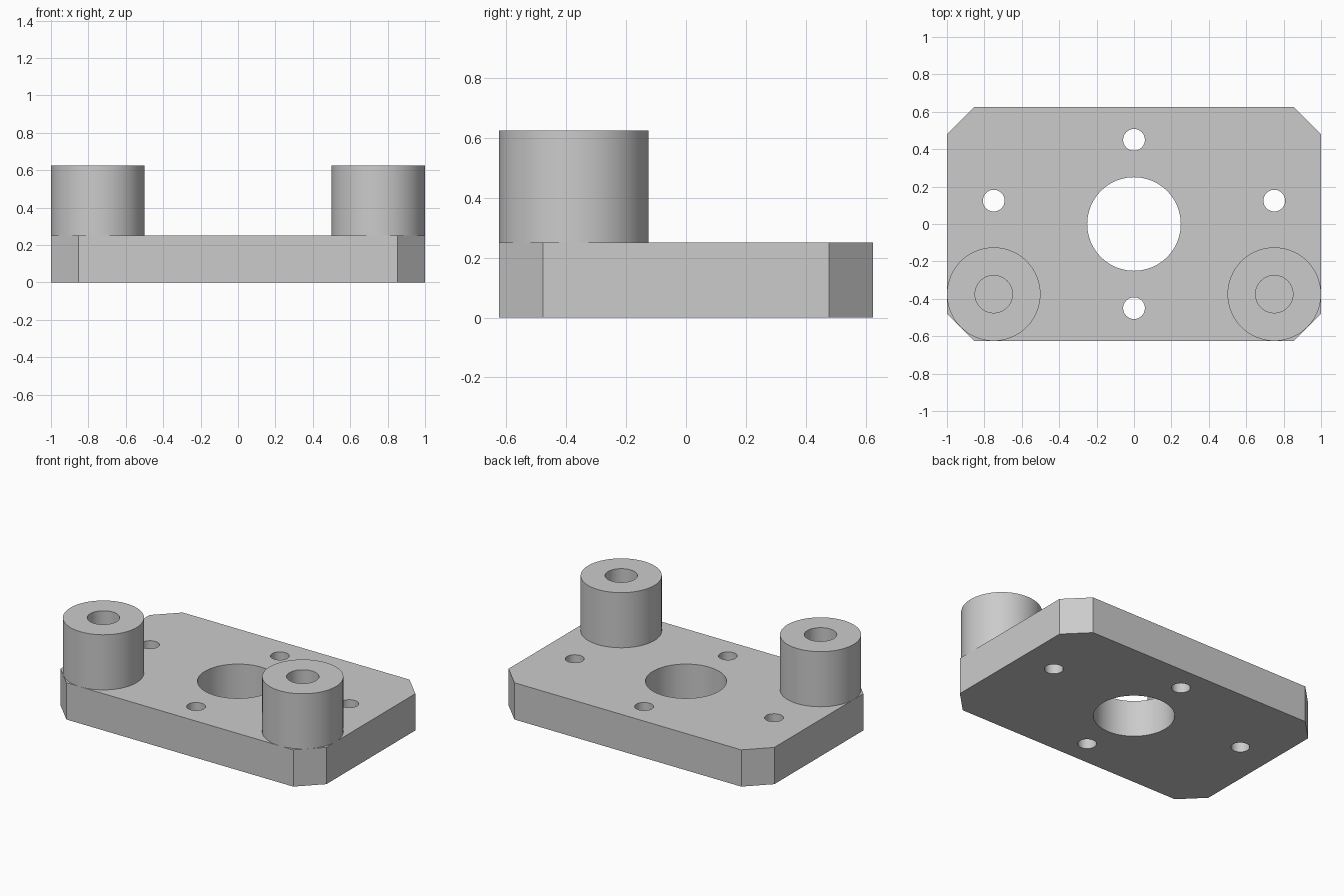
import bpy, bmesh
from math import cos, sin, tau, sqrt, radians

W, D, T = 1.0, 0.625, 0.25          # half width, half depth, thickness
BOSS_R, BOSS_TOP, BORE_R = 0.25, 0.625, 0.1
CHAMFER = BOSS_R * (2 - sqrt(2))    # corner cuts lie tangent to the bosses
SEGMENTS = 96

cube = bpy.data.objects.get("Cube")
if cube:
    bpy.data.objects.remove(cube, do_unlink=True)

GREY = (0.6, 0.6, 0.6, 1)
metal = bpy.data.materials.new("grey_metal")
metal.use_nodes = True
metal.diffuse_color = GREY
metal.node_tree.nodes["Principled BSDF"].inputs["Base Color"].default_value = GREY


def circle(x, y, r, z):
    return [(x + r * cos(tau * i / SEGMENTS), y + r * sin(tau * i / SEGMENTS), z)
            for i in range(SEGMENTS)]


def loft(name, rings, capped=True):
    """Skin a sequence of matching rings, optionally closing both ends."""
    bm = bmesh.new()
    loops = [[bm.verts.new(p) for p in ring] for ring in rings]
    for a, b in zip(loops, loops[1:]):
        for i in range(len(a)):
            j = (i + 1) % len(a)
            bm.faces.new((a[i], a[j], b[j], b[i]))
    if capped:
        bm.faces.new(loops[0][::-1])
        bm.faces.new(loops[-1])
    mesh = bpy.data.meshes.new(name)
    bm.to_mesh(mesh)
    bm.free()
    mesh.materials.append(metal)
    obj = bpy.data.objects.new(name, mesh)
    bpy.context.collection.objects.link(obj)
    return obj


def select(obj):
    bpy.ops.object.select_all(action='DESELECT')
    obj.select_set(True)
    bpy.context.view_layer.objects.active = obj


# Base plate with four chamfered corners
c = CHAMFER
outline = [(W, c - D), (W, D - c), (W - c, D), (c - W, D),
           (-W, D - c), (-W, c - D), (c - W, -D), (W - c, -D)]
plate = loft("base_plate", [[(x, y, z) for x, y in outline] for z in (0, T)])

# Central opening and four screw holes
holes = [(0, 0, 0.25)] + [(x, y, 0.058) for x, y in
                          ((0, 0.45), (0, -0.45), (0.75, 0.125), (-0.75, 0.125))]
select(plate)
for x, y, r in holes:
    cutter = loft("hole_cutter", [circle(x, y, r, z) for z in (-0.1, T + 0.1)])
    cutter.hide_render = True
    mod = plate.modifiers.new("hole", 'BOOLEAN')
    mod.operation, mod.solver, mod.object = 'DIFFERENCE', 'EXACT', cutter
    bpy.ops.object.modifier_apply(modifier=mod.name)
    bpy.data.objects.remove(cutter, do_unlink=True)

# Two hollow bosses on the front corners, with the plate as bore floor
parts = [plate]
for side, x in (("left", 0.75), ("right", -0.75)):
    rings = [circle(x, -0.375, r, z) for r, z in
             ((BOSS_R, T), (BOSS_R, BOSS_TOP), (BORE_R, BOSS_TOP), (BORE_R, T))]
    parts.append(loft(side + "_boss", rings, capped=False))

for part in parts:
    select(part)
    bpy.ops.object.shade_smooth_by_angle(angle=radians(30))
